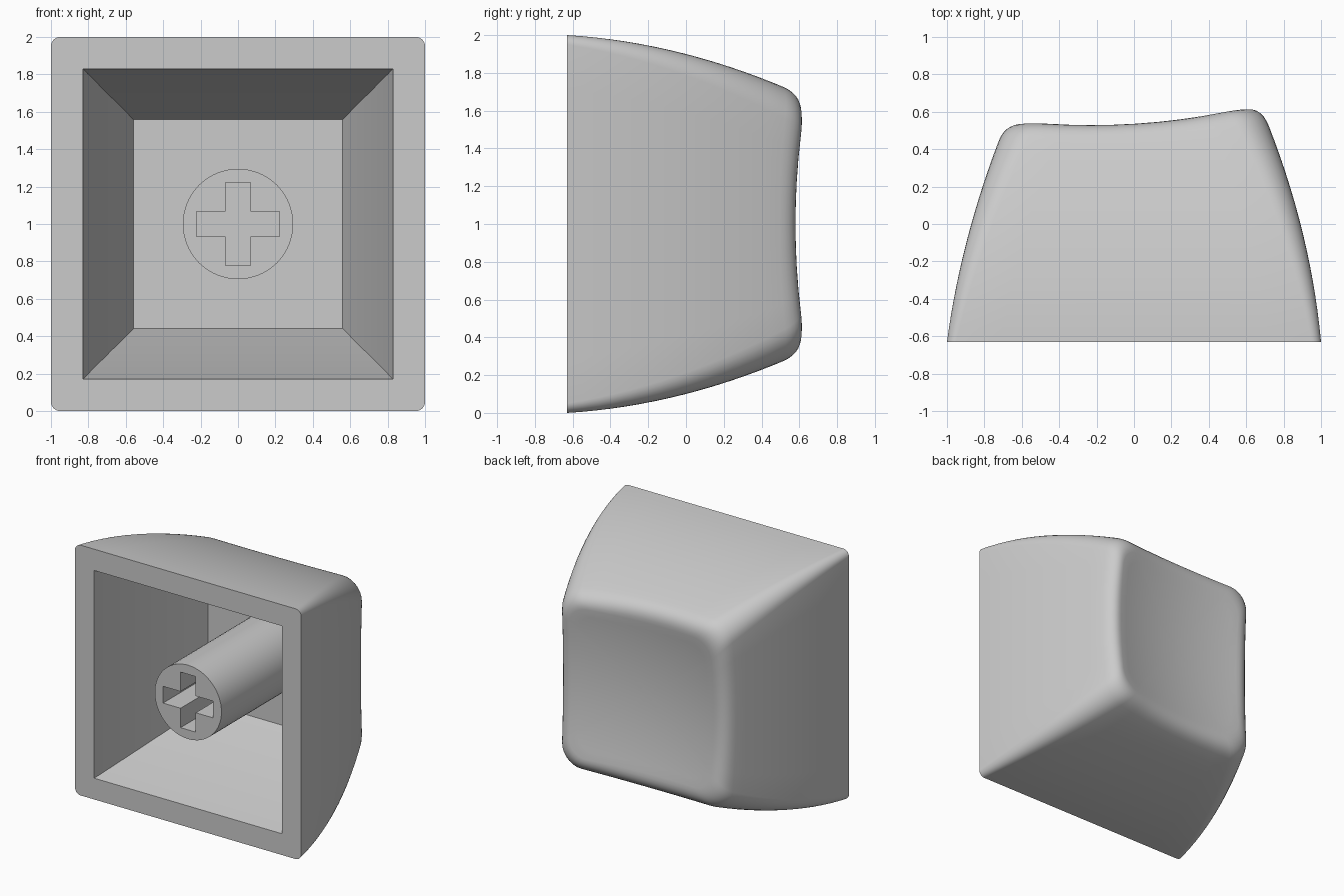
import bpy, bmesh, math

old = bpy.data.objects.get("Cube")
if old:
    bpy.data.objects.remove(old, do_unlink=True)

GREY = (0.6, 0.6, 0.6, 1.0)
FRONT = -0.63       # plane of the open side
CEILING = 0.42      # depth of the cavity
MID = 1.0           # height of the centre line

mat = bpy.data.materials.new("light grey plastic")
mat.use_nodes = True
mat.diffuse_color = GREY
mat.node_tree.nodes["Principled BSDF"].inputs["Base Color"].default_value = GREY


def outline(left, right, half_z, r, arc=8, side=8):
    """Rounded rectangle as (x, z) offsets from the centre line."""
    pts, corners = [], []
    for k in range(4):
        sx = right - r if k in (0, 3) else r - left
        sz = half_z - r if k < 2 else r - half_z
        angles = [(k + i / (arc - 1)) * math.pi / 2 for i in range(arc)]
        corners.append([(sx + r * math.cos(a), sz + r * math.sin(a)) for a in angles])
    for k in range(4):
        (ax, az), (bx, bz) = corners[k][-1], corners[(k + 1) % 4][0]
        pts += corners[k]
        for i in range(1, side):
            f = i / side
            pts.append((ax + (bx - ax) * f, az + (bz - az) * f))
    return pts


def wall(y):
    """Outer wall section at depth y: curved inward, corners widening."""
    t = y - FRONT
    return outline(1 - 0.134 * t - 0.115 * t * t,
                   1 - 0.093 * t - 0.129 * t * t,
                   1 - 0.061 * t - 0.156 * t * t,
                   0.05 + 0.1 * t)


def dish(x, z):
    """Hollowed, slightly tilted finger surface."""
    return 0.482 + 0.0645 * x + 0.148 * x * x + 0.14 * z * z


def ring(bm, pts):
    return [bm.verts.new((x, y, MID + z)) for x, y, z in pts]


def loft(bm, rings):
    for a, b in zip(rings, rings[1:]):
        for i in range(len(a)):
            j = (i + 1) % len(a)
            bm.faces.new((a[i], a[j], b[j], b[i]))


def fill_between(bm, outer, inner):
    """Flat face between two loops lying in the front plane."""
    edges = [bm.edges.get((loop[i - 1], loop[i]))
             for loop in (outer, inner) for i in range(len(loop))]
    bmesh.ops.triangle_fill(bm, edges=edges, use_beauty=True, normal=(0, -1, 0))


def finish(bm, name):
    bmesh.ops.recalc_face_normals(bm, faces=bm.faces)
    mesh = bpy.data.meshes.new(name)
    bm.to_mesh(mesh)
    bm.free()
    mesh.materials.append(mat)
    obj = bpy.data.objects.new(name, mesh)
    bpy.context.collection.objects.link(obj)
    bpy.ops.object.select_all(action='DESELECT')
    obj.select_set(True)
    bpy.context.view_layer.objects.active = obj
    bpy.ops.object.shade_smooth_by_angle(angle=math.radians(30))


# Cap shell: outer wall, rounded rim and dished back
bm = bmesh.new()
rim = outline(0.59, 0.61, 0.6, 0.15)
rim_y = [dish(x, z) for x, z in rim]
rings = []
WALL_STEPS, RIM_STEPS, DISH_STEPS = 14, 7, 10

for s in range(WALL_STEPS + 1):
    pts = []
    for i, top in enumerate(rim_y):
        y = FRONT + (top - 0.08 - FRONT) * s / WALL_STEPS
        x, z = wall(y)[i]
        pts.append((x, y, z))
    rings.append(ring(bm, pts))

for s in range(1, RIM_STEPS + 1):
    f = s / RIM_STEPS
    weights = ((1 - f) ** 2, 2 * f * (1 - f), f * f)
    pts = []
    for i, top in enumerate(rim_y):
        ys = (top - 0.08, top + 0.02, top)
        a, b = wall(ys[0])[i], wall(ys[1])[i]
        xs, zs = zip(a, b, rim[i])
        pts.append([sum(w * v for w, v in zip(weights, c)) for c in (xs, ys, zs)])
    rings.append(ring(bm, pts))

for s in range(1, DISH_STEPS):
    f = 1 - s / DISH_STEPS
    rings.append(ring(bm, [(x * f, dish(x * f, z * f), z * f) for x, z in rim]))
loft(bm, rings)
centre = bm.verts.new((0, dish(0, 0), MID))
last = rings[-1]
for i in range(len(last)):
    bm.faces.new((last[i - 1], last[i], centre))

# Cap shell: tapered square cavity and flat front border
cavity = []
CAVITY_STEPS = 8
for s in range(CAVITY_STEPS + 1):
    f = s / CAVITY_STEPS
    h = 0.83 - 0.27 * (0.78 * f + 0.22 * f * f)
    y = FRONT + (CEILING - FRONT) * f
    cavity.append(ring(bm, [(h, y, h), (-h, y, h), (-h, y, -h), (h, y, -h)]))
loft(bm, cavity)
bm.faces.new(cavity[-1])
fill_between(bm, rings[0], cavity[0])
finish(bm, "cap_shell")

# Mounting stem: round post with a cross-shaped socket
bm = bmesh.new()
SIDES, RADIUS = 64, 0.295
circle = [(RADIUS * math.cos(i * math.tau / SIDES), RADIUS * math.sin(i * math.tau / SIDES))
          for i in range(SIDES)]
post = [ring(bm, [(x, y, z) for x, z in circle]) for y in (FRONT, CEILING + 0.01)]
loft(bm, post)
bm.faces.new(post[1])

ARM, THIN = 0.222, 0.067
cross = []
for k in range(4):
    c, s = round(math.cos(k * math.pi / 2)), round(math.sin(k * math.pi / 2))
    for x, z in ((ARM, -THIN), (ARM, THIN), (THIN, THIN)):
        cross.append((x * c - z * s, x * s + z * c))
socket = [ring(bm, [(x, y, z) for x, z in cross]) for y in (FRONT, FRONT + 0.6)]
loft(bm, socket)
bm.faces.new(socket[1])
fill_between(bm, post[0], socket[0])
finish(bm, "mounting_stem")
